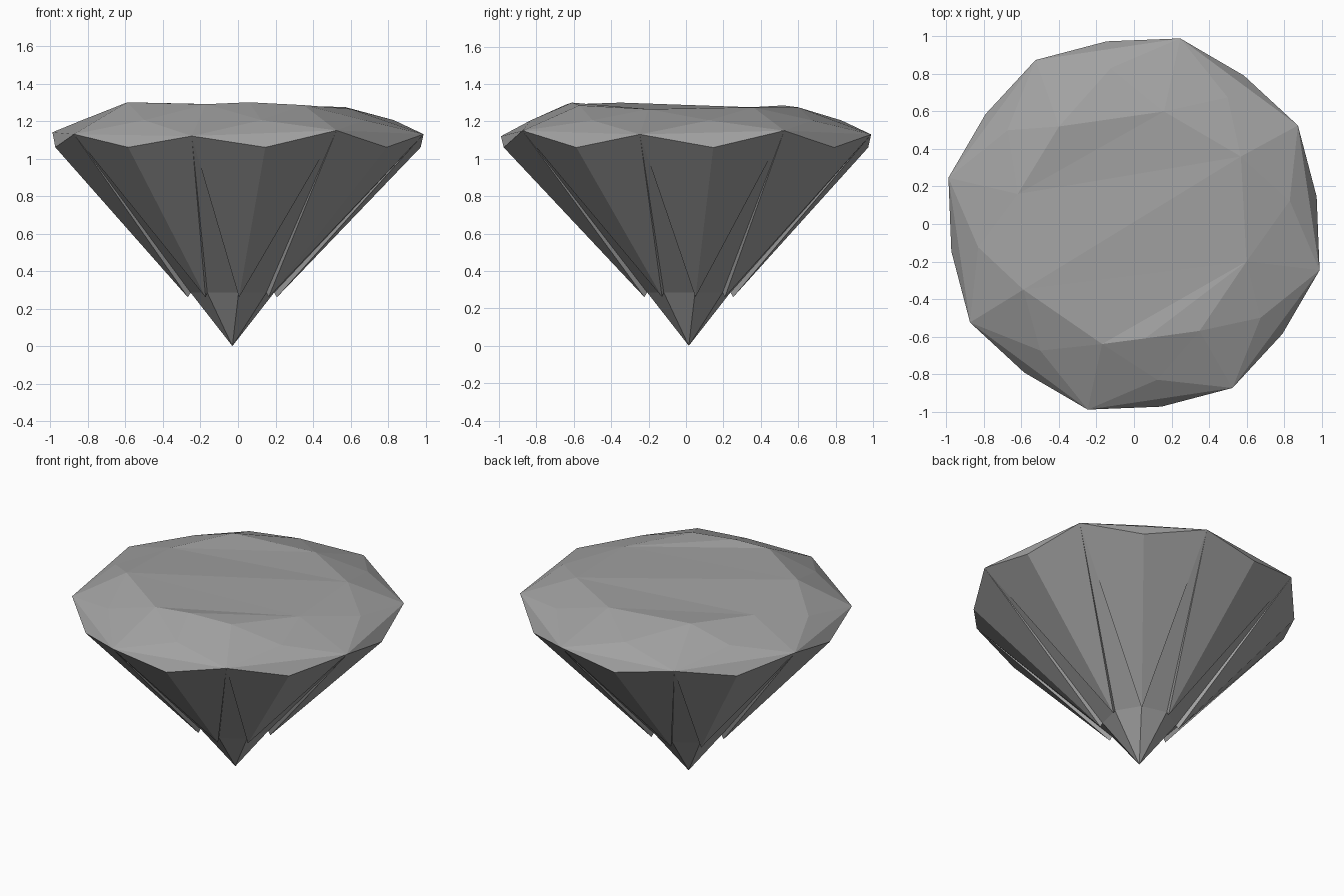
import bpy
import bmesh
from math import cos, sin, radians
from mathutils import Vector

cube = bpy.data.objects.get("Cube")
if cube:
    bpy.data.objects.remove(cube, do_unlink=True)

N = 8
STEP = 360 / N

# One flat stone colour
stone = bpy.data.materials.new("stone_grey")
grey = (0.36, 0.36, 0.36, 1)
stone.diffuse_color = grey
stone.use_nodes = True
stone.node_tree.nodes["Principled BSDF"].inputs["Base Color"].default_value = grey


def ring(bm, radius, z, start, centre=(0, 0)):
    """Eight points running clockwise round the stone."""
    points = []
    for k in range(N):
        a = radians(start - STEP * k)
        points.append(bm.verts.new((centre[0] + radius * cos(a), centre[1] + radius * sin(a), z)))
    return points


bm = bmesh.new()
MAIN, HALF = 76, 53.5
tip_of_stone = (-0.03, 0.015)

# Girdle: high corners, with a low point between each pair
high = ring(bm, 1.02, 1.13, MAIN)
low = ring(bm, 0.985, 1.06, HALF)
for k, dz in enumerate((0, 0.02, 0, 0.02, -0.01, 0, 0.01, 0)):
    high[k].co.z += dz

# Crown: star points and an uneven table
star = ring(bm, 0.84, 1.205, HALF)
table = [bm.verts.new(p) for p in (
    (0.16, 0.6, 1.275), (0.57, 0.36, 1.275), (0.6, -0.2, 1.265), (0.35, -0.57, 1.285),
    (-0.17, -0.64, 1.29), (-0.59, -0.35, 1.3), (-0.62, 0.16, 1.265), (-0.4, 0.52, 1.285))]

# Pavilion: raised facet tips, recessed corners and the lower point
outer = ring(bm, 0.24, 0.26, HALF, tip_of_stone)
inner = ring(bm, 0.225, 0.285, HALF, tip_of_stone)
culet = bm.verts.new((*tip_of_stone, 0))

for k in range(N):
    n, p = (k + 1) % N, k - 1
    faces = (
        (high[k], high[n], low[k]),
        (high[k], star[k], high[n]),
        (table[k], table[n], star[k]),
        (table[k], star[k], high[k]),
        (table[k], high[k], star[p]),
        (high[k], low[k], outer[k]),
        (low[k], high[n], outer[k]),
        (high[k], outer[k], inner[k]),
        (high[n], inner[k], outer[k]),
        (high[k], inner[k], inner[p]),
        (inner[k], culet, inner[p]),
    )
    for face in faces:
        bm.faces.new(face)

# Wrinkled table made of bands running from side to side
for i in range(3):
    a, b, c, d = table[4 + i], table[3 - i], table[2 - i], table[5 + i]
    bm.faces.new((a, b, c))
    bm.faces.new((a, c, d))

# Fold the front edge of the table up slightly
for edge in bm.edges:
    if set(edge.verts) == {table[3], table[4]}:
        front_edge = edge
fold = bmesh.ops.subdivide_edges(bm, edges=[front_edge], cuts=1)
for v in fold["geom_inner"]:
    if isinstance(v, bmesh.types.BMVert):
        v.co = Vector((0.06, -0.61, 1.3))
bmesh.ops.triangulate(bm, faces=bm.faces[:])
bmesh.ops.recalc_face_normals(bm, faces=bm.faces[:])

mesh = bpy.data.meshes.new("cut_gem")
bm.to_mesh(mesh)
bm.free()
mesh.materials.append(stone)
gem = bpy.data.objects.new("cut_gem", mesh)
bpy.context.collection.objects.link(gem)
